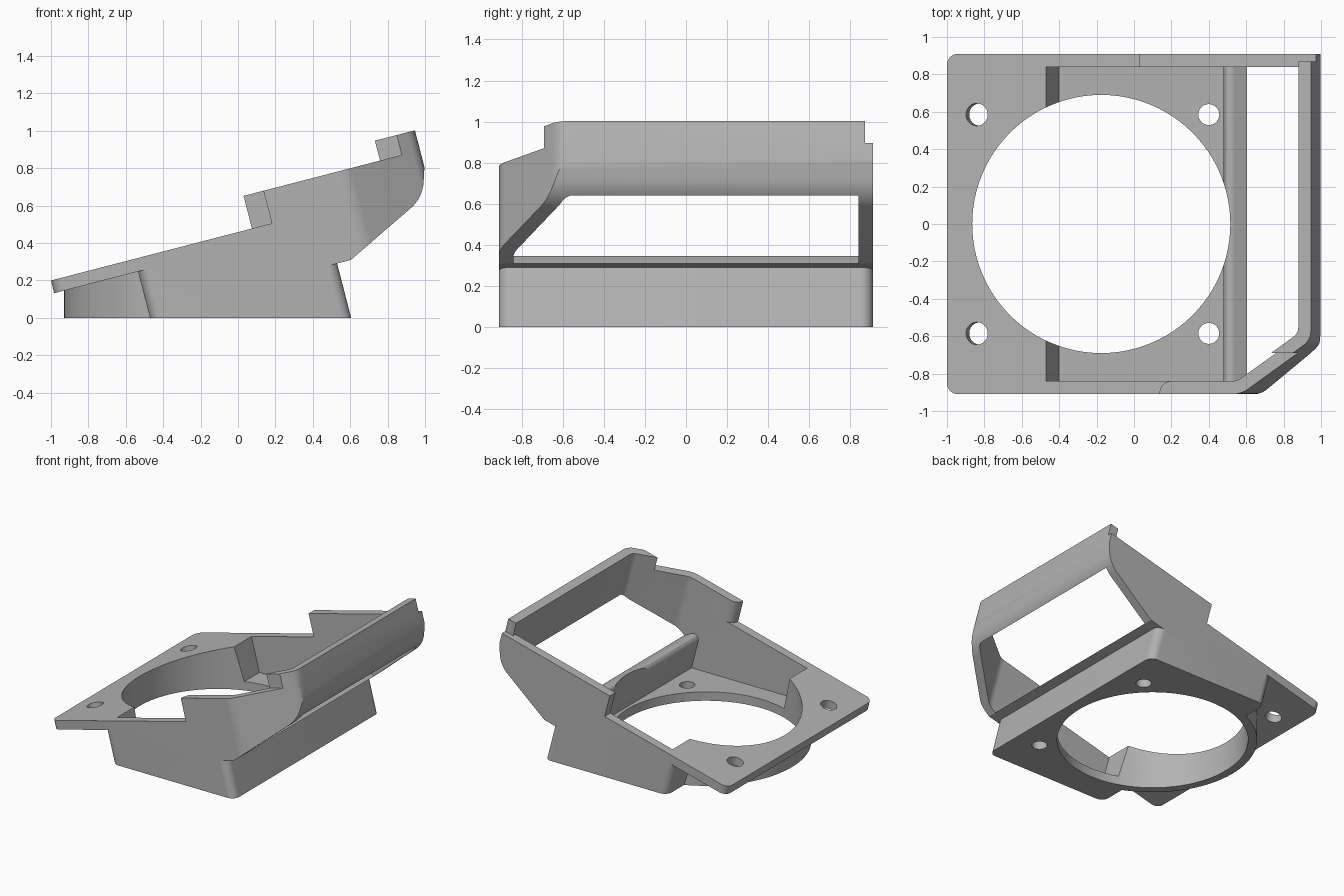
import bpy, bmesh, math
from mathutils import Vector

if "Cube" in bpy.data.objects:
    bpy.data.objects.remove(bpy.data.objects["Cube"])

TILT = math.radians(14.5)
C, S = math.cos(TILT), math.sin(TILT)
HALF, WALL = 0.91, 0.07
INNER = HALF - WALL

grey = bpy.data.materials.new("plain grey")
grey.use_nodes = True
colour = (0.45, 0.45, 0.45, 1)
grey.diffuse_color = colour
grey.node_tree.nodes["Principled BSDF"].inputs["Base Color"].default_value = colour


def tilted(u, y, w):
    """Plate frame (along, across, normal) to world."""
    return Vector((-1 + u * C - w * S, y, 0.2 + u * S + w * C))


def drop(u, z):
    """Normal offset at which a line at u reaches world height z."""
    return (z - 0.2 - u * S) / C


def rounded(points, steps=8):
    """Corner list (a, b, radius) to an outline with arcs."""
    out = []
    for i, (a, b, r) in enumerate(points):
        p = Vector((a, b))
        if r == 0:
            out.append(p)
            continue
        d1 = (Vector(points[i - 1][:2]) - p).normalized()
        d2 = (Vector(points[(i + 1) % len(points)][:2]) - p).normalized()
        half = d1.angle(d2) / 2
        centre = p + (d1 + d2).normalized() * (r / math.sin(half))
        start = p + d1 * (r / math.tan(half)) - centre
        end = p + d2 * (r / math.tan(half)) - centre
        for k in range(steps + 1):
            t = k / steps
            v = (start * (1 - t) + end * t).normalized() * r
            out.append(centre + v)
    return out


def solid(name, bottom, top):
    bm = bmesh.new()
    lo = [bm.verts.new(p) for p in bottom]
    hi = [bm.verts.new(p) for p in top]
    bm.faces.new(lo)
    bm.faces.new(hi)
    for i in range(len(lo)):
        j = (i + 1) % len(lo)
        bm.faces.new((lo[i], lo[j], hi[j], hi[i]))
    bmesh.ops.recalc_face_normals(bm, faces=bm.faces[:])
    mesh = bpy.data.meshes.new(name)
    bm.to_mesh(mesh)
    bm.free()
    mesh.materials.append(grey)
    ob = bpy.data.objects.new(name, mesh)
    bpy.context.collection.objects.link(ob)
    return ob


def plan(name, corners, w0, w1):
    pts = rounded(corners)
    return solid(name, [tilted(p.x, p.y, w0) for p in pts], [tilted(p.x, p.y, w1) for p in pts])


def side(name, corners, y0=-1.2, y1=1.2):
    pts = rounded(corners)
    return solid(name, [tilted(p.x, y0, p.y) for p in pts], [tilted(p.x, y1, p.y) for p in pts])


def box(u0, u1, y0, y1, w0, w1):
    return plan("cutter", [(u0, y0, 0), (u1, y0, 0), (u1, y1, 0), (u0, y1, 0)], w0, w1)


def cylinder(name, x, y, r, z0, z1, n=96):
    ring = [(x + r * math.cos(k * math.tau / n), y + r * math.sin(k * math.tau / n)) for k in range(n)]
    return solid(name, [Vector((*p, z0)) for p in ring], [Vector((*p, z1)) for p in ring])


def combine(ob, other, operation):
    mod = ob.modifiers.new("combine", "BOOLEAN")
    mod.operation, mod.solver, mod.object = operation, "EXACT", other
    bpy.context.view_layer.update()
    graph = bpy.context.evaluated_depsgraph_get()
    mesh = bpy.data.meshes.new_from_object(ob.evaluated_get(graph))
    ob.modifiers.clear()
    ob.data = mesh
    bpy.data.objects.remove(other)


# Tilted mounting plate
body = plan("fan_bracket", [(0, -HALF, 0.06), (1.22, -HALF, 0), (1.22, HALF, 0), (0, HALF, 0.06)], -WALL, 0)

# Base block, standing square to the plate and trimmed level
L, R = 0.463, 1.504
block = plan("base_block", [(L, -HALF, 0.06), (R, -HALF, 0.06), (R, HALF, 0.06), (L, HALF, 0.06)], -1, 0)
trim = side("trim", [(L - 0.1, drop(L - 0.1, 0), 0), (R + 0.1, drop(R + 0.1, 0), 0), (R + 0.1, 0, 0), (L - 0.1, 0, 0)])
combine(block, trim, "INTERSECT")

# Upright ring under the low end of the plate
ring = cylinder("ring", -0.175, 0, 0.755, 0, 0.8)
trim = side("trim", [(-0.2, -0.03, 0), (-0.2, -0.6, 0), (1, -0.6, 0), (1, -0.03, 0)])
combine(ring, trim, "INTERSECT")

# Raised collar with one slanted corner and a curved end
END = 2.085
collar = plan("collar", [(1.11, -HALF, 0), (1.67, -HALF, 0.15), (END, -0.62, 0.1), (END, HALF, 0), (1.11, HALF, 0)], -0.5, 0.5)
trim = side("trim", [(1.11, -0.295, 0), (1.58, -0.295, 0), (2.035, -0.07, 0.2), (END + 0.001, 0.09, 0.1),
                     (END + 0.001, 0.29, 0), (1.8, 0.29, 0), (1.8, 0.18, 0), (1.11, 0.18, 0)])
combine(collar, trim, "INTERSECT")
# Trim the lip to the end wall
for limits in ((1, 2.2, -1, -0.69), (1, 2.2, 0.87, 1), (1, 2.015, 0.8, 1)):
    combine(collar, box(*limits, 0.18, 0.5), "DIFFERENCE")
# Rounded start of the front side wall
start = plan("cutter", [(1, -1, 0), (1.22, -1, 0), (1.22, -INNER, 0.065), (1.32, -INNER, 0),
                        (1.32, -0.8, 0), (1, -0.8, 0)], 0, 0.5)
combine(collar, start, "DIFFERENCE")

for part in (block, ring, collar):
    combine(body, part, "UNION")

# Pocket, cross wall and rear window
pocket = plan("pocket", [(0.547, -INNER, 0), (1.648, -INNER, 0.1), (2.015, -0.585, 0.06),
                         (2.015, INNER, 0), (0.547, INNER, 0)], -1, 1)
trim = side("trim", [(0.5, 0.9, 0), (0.5, drop(0.5, WALL), 0), (1.458, drop(1.458, WALL), 0),
                     (1.458, -0.19, 0.04), (1.6, -0.312, 0), (1.6, -0.9, 0), (2.2, -0.9, 0), (2.2, 0.9, 0)])
combine(pocket, trim, "INTERSECT")
combine(body, pocket, "DIFFERENCE")

# Large round opening and screw holes
combine(body, cylinder("cutter", -0.175, 0, 0.69, -0.5, 1.5), "DIFFERENCE")
for y in (-0.585, 0.585):
    combine(body, cylinder("cutter", 0.4, y, 0.056, -0.2, 0.2, 32), "DIFFERENCE")
    corners = [(0.165 + a * 0.06, y + b * 0.06, 0.0599) for a, b in ((-1, -1), (1, -1), (1, 1), (-1, 1))]
    combine(body, plan("cutter", corners, -0.3, 0.2), "DIFFERENCE")

bpy.context.view_layer.objects.active = body
body.select_set(True)
bpy.ops.object.shade_smooth_by_angle(angle=math.radians(25))
